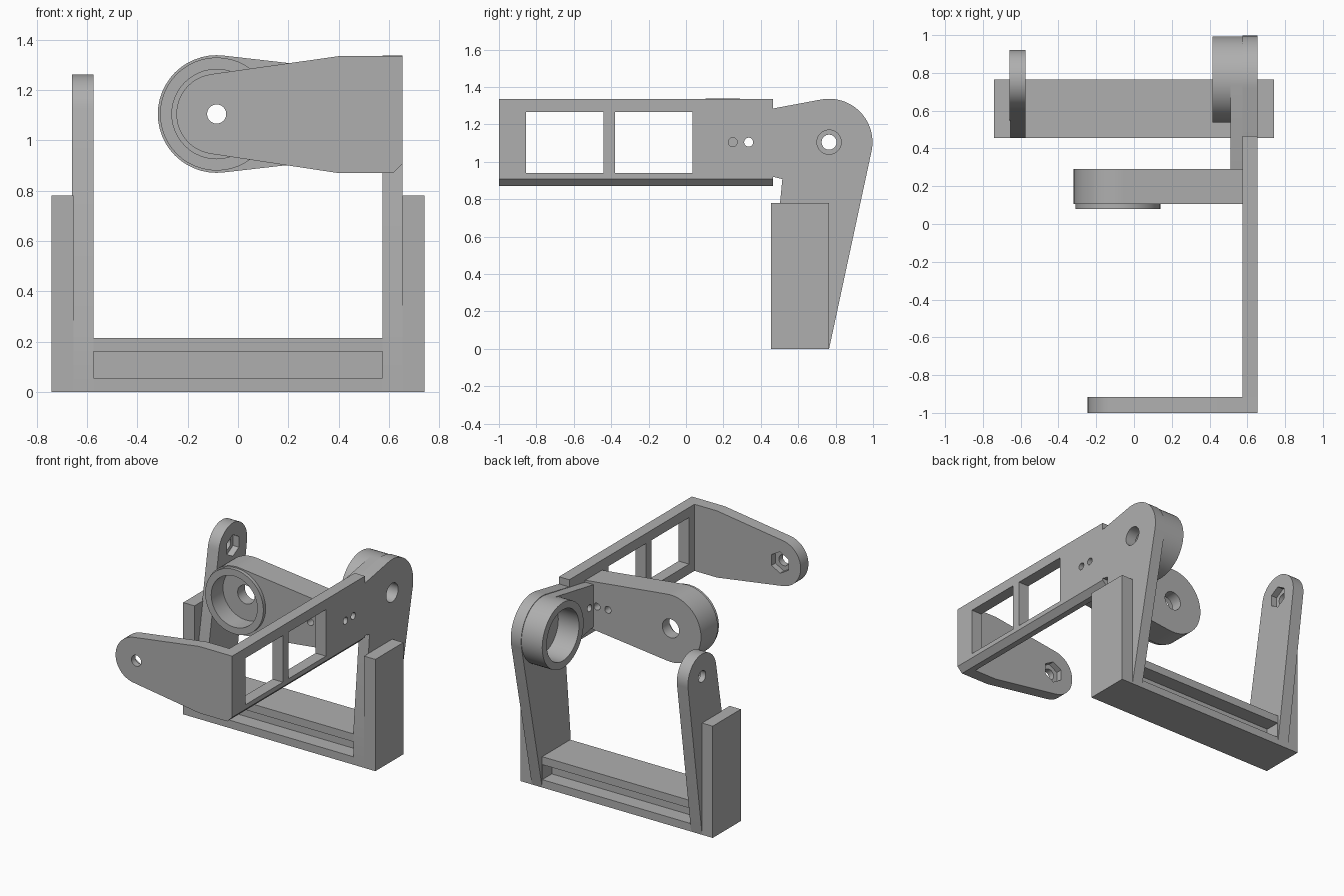
import bpy, bmesh
from math import cos, sin, radians
from mathutils.geometry import convex_hull_2d

if "Cube" in bpy.data.objects:
    bpy.data.objects.remove(bpy.data.objects["Cube"])

grey = bpy.data.materials.new("plain_grey")
grey.diffuse_color = (0.43, 0.43, 0.43, 1)
grey.use_nodes = True
grey.node_tree.nodes["Principled BSDF"].inputs["Base Color"].default_value = grey.diffuse_color

ZC = 1.105          # height of the pivot axes
YC = 0.765          # depth of the side pivots
XC = -0.085         # sideways position of the front pivots


def arc(c, r, a0=0, a1=352.5, n=48):
    return [(c[0] + r * cos(radians(a0 + (a1 - a0) * i / (n - 1))),
             c[1] + r * sin(radians(a0 + (a1 - a0) * i / (n - 1)))) for i in range(n)]


def hull(pts):
    return [pts[i] for i in convex_hull_2d(pts)]


def rect(a0, a1, b0, b1):
    return [(a0, b0), (a1, b0), (a1, b1), (a0, b1)]


def prism(name, pts, axis, lo, hi):
    """Extrude a profile along x (profile is y,z) or along y (profile is x,z)."""
    def place(p, d):
        return (d, p[0], p[1]) if axis == 'x' else (p[0], d, p[1])
    bm = bmesh.new()
    a = [bm.verts.new(place(p, lo)) for p in pts]
    b = [bm.verts.new(place(p, hi)) for p in pts]
    bm.faces.new(a)
    bm.faces.new(b)
    for i in range(len(pts)):
        j = (i + 1) % len(pts)
        bm.faces.new((a[i], a[j], b[j], b[i]))
    bmesh.ops.recalc_face_normals(bm, faces=bm.faces)
    me = bpy.data.meshes.new(name)
    bm.to_mesh(me)
    bm.free()
    me.materials.append(grey)
    ob = bpy.data.objects.new(name, me)
    bpy.context.collection.objects.link(ob)
    return ob


def cut(ob, pts, axis, lo, hi):
    """Remove a prism from a part."""
    tool = prism("cutter", pts, axis, lo, hi)
    mod = ob.modifiers.new("cut", 'BOOLEAN')
    mod.operation, mod.solver, mod.object = 'DIFFERENCE', 'EXACT', tool
    dg = bpy.context.evaluated_depsgraph_get()
    me = bpy.data.meshes.new_from_object(ob.evaluated_get(dg))
    ob.modifiers.clear()
    ob.data = me
    bpy.data.objects.remove(tool)


side, front = (YC, ZC), (XC, ZC)

# base bar with a groove on front and back
base = prism("base_bar", rect(-0.575, 0.575, 0, 0.215), 'y', 0.455, 0.765)
for lo, hi in ((0.4, 0.56), (0.66, 0.8)):
    cut(base, rect(-0.574, 0.574, 0.055, 0.16), 'y', lo, hi)

# outer side blocks
for s, n in ((1, "right"), (-1, "left")):
    prism(n + "_side_block", rect(0.455, 0.765, 0, 0.78), 'x',
          min(s * 0.655, s * 0.742), max(s * 0.655, s * 0.742))

# left arm with nut pocket on its inner face
left = prism("left_arm", hull(arc(side, 0.157) + [(0.455, 0), (0.765, 0), (0.455, 0.25)]),
             'x', -0.66, -0.575)
cut(left, arc(side, 0.04), 'x', -0.7, -0.5)
cut(left, arc(side, 0.075, 30, 330, 6), 'x', -0.62, -0.5)

# right arm with large rounded head
right = prism("right_arm", arc(side, 0.232, -12, 101, 28) +
              [(0.465, 1.285), (0.465, 0.92), (0.515, 0.908),
               (0.455, 0.28), (0.455, 0), (0.765, 0)], 'x', 0.575, 0.655)
cut(right, arc(side, 0.065), 'x', 0.5, 0.7)

# bearing cup inside the right arm, and its tapered mounting pad
boss = prism("side_cup", arc(side, 0.228), 'x', 0.415, 0.51)
pad = prism("side_cup_pad", hull(arc(side, 0.228) + [(0.28, ZC - 0.145), (0.28, ZC + 0.145)]),
            'x', 0.51, 0.575)
for part in (boss, pad):
    cut(part, arc(side, 0.178), 'x', 0.4, 0.6)

# long side beam with chamfered lower edge, two windows and screw holes
beam = prism("side_beam", [(0.575, 0.87), (0.617, 0.87), (0.655, 0.908),
                           (0.655, 1.335), (0.575, 1.335)], 'y', -0.915, 0.465)
for y0 in (-0.855, -0.38):
    cut(beam, rect(y0, y0 + 0.415, 0.94, 1.265), 'x', 0.5, 0.7)
for y in (0.25, 0.335):
    for part in (beam, pad):
        cut(part, arc((y, ZC), 0.024), 'x', 0.5, 0.7)

# front plate with hole and nut pocket on the back
plate = prism("front_plate", hull(arc(front, 0.16) + [
    (0.4, 1.335), (0.655, 1.335), (0.655, 0.908), (0.617, 0.87), (0.4, 0.87)]),
    'y', -1, -0.915)
cut(plate, arc(front, 0.038), 'y', -1.1, -0.8)
cut(plate, arc(front, 0.075, 30, 330, 6), 'y', -0.957, -0.8)

# middle bracket with bearing cup, lip and screw holes
hub = prism("middle_bracket", hull(arc(front, 0.234) + [(0.575, ZC - 0.16), (0.575, ZC + 0.16)]),
            'y', 0.105, 0.29)
lip = prism("middle_cup_lip", arc(front, 0.225), 'y', 0.08, 0.105)
cut(hub, arc(front, 0.178), 'y', 0.05, 0.21)
cut(hub, arc(front, 0.065), 'y', 0.05, 0.4)
cut(lip, arc(front, 0.178), 'y', 0.05, 0.2)
for x in (0.4, 0.485):
    cut(hub, arc((x, ZC), 0.024), 'y', 0.05, 0.4)

# smooth round surfaces, keep edges sharp
bpy.ops.object.select_all(action='DESELECT')
for ob in bpy.context.collection.objects:
    ob.select_set(True)
    bpy.context.view_layer.objects.active = ob
bpy.ops.object.shade_smooth_by_angle(angle=radians(30))
